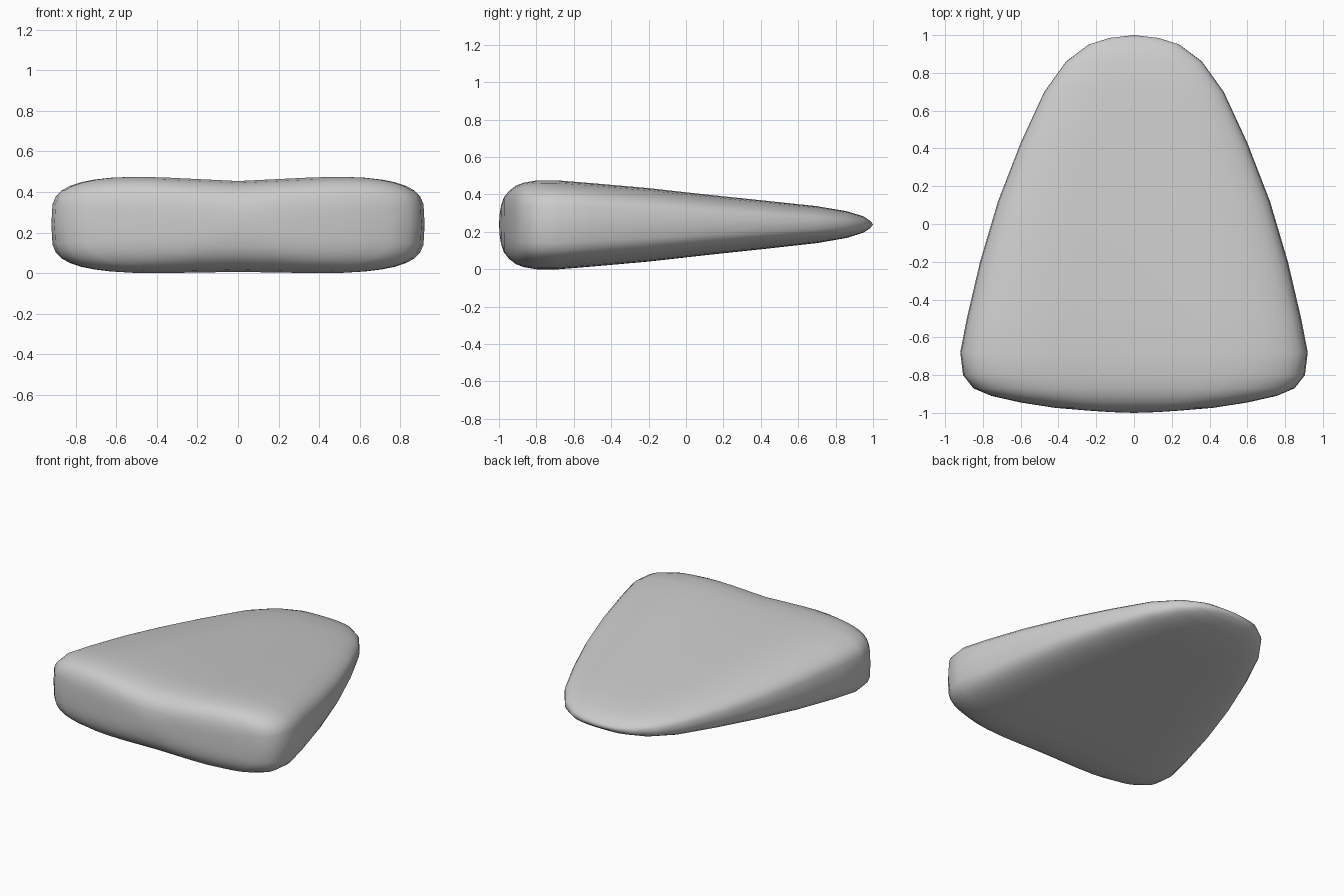
import bpy, bmesh
from math import sin, cos, pi, exp, copysign

if "Cube" in bpy.data.objects:
    bpy.data.objects.remove(bpy.data.objects["Cube"])

MID = 0.24      # height of the rim line
SEG = 40        # points around each cross-section

# Cross-sections from front to back: y, half width, half thickness, squareness
SECTIONS = [
    (-0.996, 0.12, 0.06, 2.4), (-0.988, 0.24, 0.11, 2.6), (-0.973, 0.42, 0.155, 3.0),
    (-0.945, 0.60, 0.190, 3.4), (-0.91, 0.755, 0.218, 3.7), (-0.87, 0.85, 0.234, 3.9),
    (-0.80, 0.905, 0.246, 4.1), (-0.68, 0.92, 0.246, 4.1), (-0.50, 0.885, 0.231, 4.0),
    (-0.20, 0.815, 0.204, 3.7), (0.12, 0.72, 0.167, 3.4), (0.43, 0.60, 0.133, 3.1),
    (0.70, 0.475, 0.102, 2.9), (0.86, 0.36, 0.073, 2.7), (0.95, 0.24, 0.044, 2.5),
    (0.985, 0.13, 0.020, 2.3),
]


def power(v, n):
    return copysign(abs(v) ** (2 / n), v)


def ring(bm, y, w, h, n):
    """Rounded-box section with a shallow dip along the middle."""
    verts = []
    for i in range(SEG):
        a = 2 * pi * i / SEG
        px, pz = power(cos(a), n), power(sin(a), n)
        dip = (0.13 if pz > 0 else 0.05) * min(1, h / 0.24)
        pz *= 1 - dip * exp(-(px / 0.42) ** 2)
        verts.append(bm.verts.new((px * w, y, MID + pz * h)))
    return verts


# Cushion body lofted through the sections and closed at both ends
bm = bmesh.new()
rings = [ring(bm, *s) for s in SECTIONS]
front = bm.verts.new((0, -1, MID))
back = bm.verts.new((0, 1, MID))
for i in range(SEG):
    j = (i + 1) % SEG
    for a, b in zip(rings, rings[1:]):
        bm.faces.new((a[i], a[j], b[j], b[i]))
    bm.faces.new((front, rings[0][j], rings[0][i]))
    bm.faces.new((back, rings[-1][i], rings[-1][j]))
bmesh.ops.recalc_face_normals(bm, faces=bm.faces)
for f in bm.faces:
    f.smooth = True

# Rest the lowest point on the ground
low = min(v.co.z for v in bm.verts)
bmesh.ops.translate(bm, verts=bm.verts, vec=(0, 0, -low))

mesh = bpy.data.meshes.new("cushion")
bm.to_mesh(mesh)
bm.free()
obj = bpy.data.objects.new("cushion", mesh)
bpy.context.collection.objects.link(obj)
